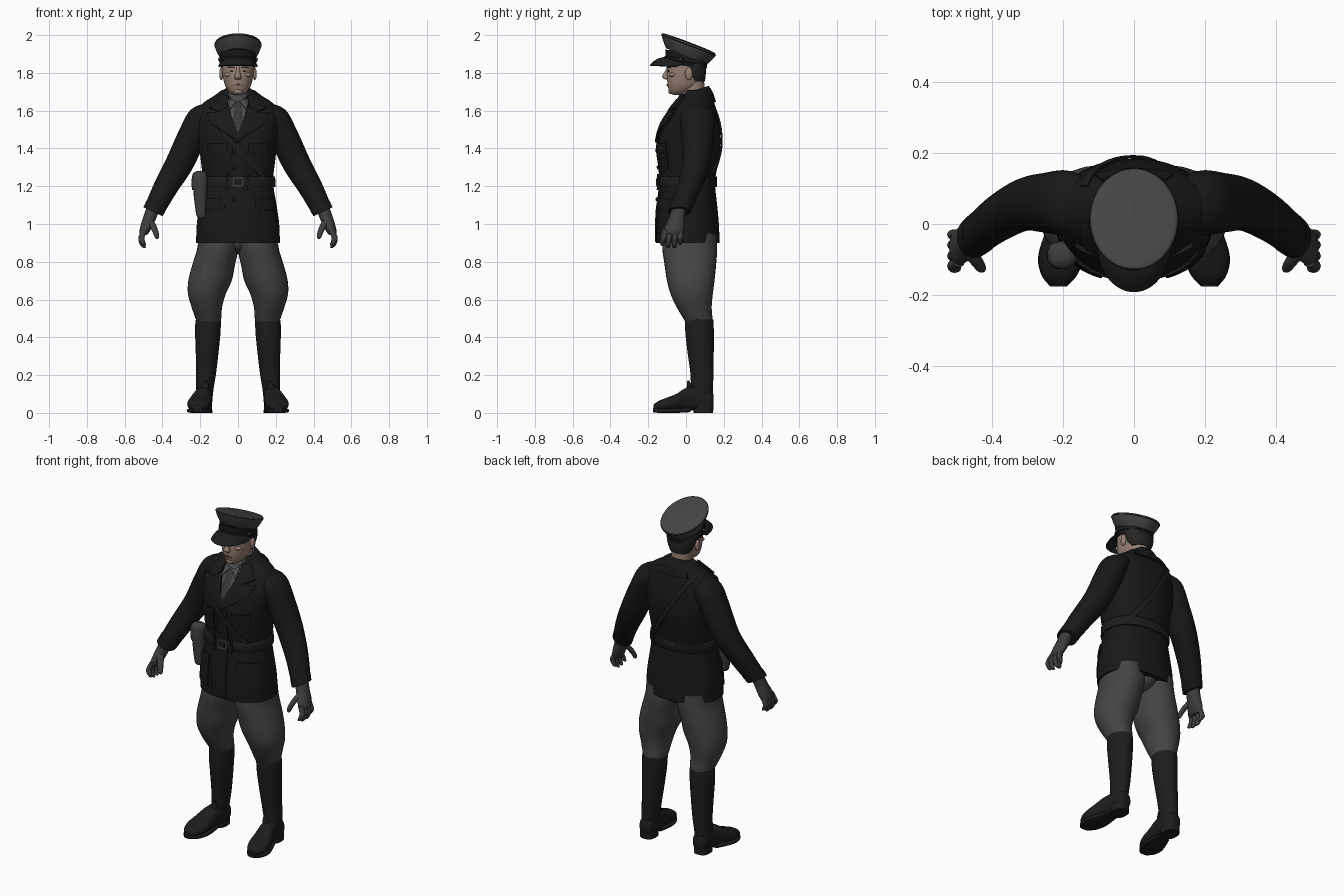
import bpy, bmesh, math
from mathutils import Vector
from mathutils.bvhtree import BVHTree


def material(name, r, g, b):
    m = bpy.data.materials.new(name)
    m.diffuse_color = (r, g, b, 1)
    return m


COAT = material("black cloth", 0.009, 0.009, 0.009)
LEATHER = material("black leather", 0.012, 0.012, 0.012)
TROUSER = material("grey twill", 0.058, 0.058, 0.058)
GLOVE = material("dark grey leather", 0.047, 0.047, 0.047)
SHIRT = material("grey shirt", 0.07, 0.07, 0.07)
TIE = material("dark tie", 0.04, 0.04, 0.04)
SKIN = material("skin", 0.32, 0.22, 0.175)
LIP = material("lip", 0.2, 0.12, 0.1)
HAIR = material("dark hair", 0.02, 0.018, 0.016)
METAL = material("dull metal", 0.05, 0.05, 0.05)


def finish(bm, name, mat, mirror=False, thick=0):
    bmesh.ops.recalc_face_normals(bm, faces=bm.faces)
    me = bpy.data.meshes.new(name)
    bm.to_mesh(me)
    bm.free()
    me.materials.append(mat)
    ob = bpy.data.objects.new(name, me)
    bpy.context.collection.objects.link(ob)
    if thick:
        s = ob.modifiers.new("thickness", 'SOLIDIFY')
        s.thickness, s.offset = thick, 0
    if mirror:
        ob.modifiers.new("mirror", 'MIRROR').use_mirror_merge = False
    return ob


def spline(rows, sub):
    # smooth interpolation through every column of the ring table
    out = []
    for i in range(len(rows) - 1):
        a, b, c, d = rows[max(i - 1, 0)], rows[i], rows[i + 1], rows[min(i + 2, len(rows) - 1)]
        for k in range(sub):
            t = k / sub
            out.append([0.5 * (2 * q + (r - p) * t + (2 * p - 5 * q + 4 * r - s) * t * t
                               + (3 * q - p - 3 * r + s) * t ** 3) for p, q, r, s in zip(a, b, c, d)])
    return out + [list(rows[-1])]


def loft(name, mat, rows, n=32, p=2.0, u=(1, 0, 0), v=(0, 1, 0), mirror=False, sub=4):
    # skin over rings given as (x, y, z, radius along u, radius along v)
    bm = bmesh.new()
    u, v, rings = Vector(u), Vector(v), []
    for x, y, z, ru, rv in spline(rows, sub):
        ring = []
        for k in range(n):
            c, s = math.cos(math.tau * k / n), math.sin(math.tau * k / n)
            c, s = (math.copysign(abs(w) ** (2 / p), w) for w in (c, s))
            ring.append(bm.verts.new(Vector((x, y, z)) + u * (ru * c) + v * (rv * s)))
        rings.append(ring)
    for a, b in zip(rings, rings[1:]):
        for k in range(n):
            bm.faces.new((a[k], a[k - 1], b[k - 1], b[k]))
    bm.faces.new(rings[0])
    bm.faces.new(rings[-1])
    tree = BVHTree.FromBMesh(bm)
    finish(bm, name, mat, mirror)
    return tree


def patch(name, mat, outline, tree, off=0.005, thick=0.008, side=-1, mirror=False):
    # flat x-z outline pressed on to the front (-1) or back (1) of a body
    bm = bmesh.new()
    bm.faces.new([bm.verts.new((x, 0, z)) for x, z in outline])
    bmesh.ops.triangulate(bm, faces=bm.faces[:])
    bmesh.ops.subdivide_edges(bm, edges=bm.edges[:], cuts=5, use_grid_fill=True)
    for w in bm.verts:
        hit = tree.ray_cast(Vector((w.co.x, side, w.co.z)), Vector((0, -side, 0)))[0]
        if hit is None:
            hit = tree.find_nearest(Vector((w.co.x, side * 0.1, w.co.z)))[0]
        w.co.y = hit.y + side * off
    finish(bm, name, mat, mirror, thick)


def strap(name, mat, pts, width, tree, side=-1, off=0.006):
    left, right = [], []
    for i, (x, z) in enumerate(pts):
        a, b = pts[max(i - 1, 0)], pts[min(i + 1, len(pts) - 1)]
        d = Vector((b[0] - a[0], b[1] - a[1])).normalized() * width / 2
        left.append((x - d.y, z + d.x))
        right.append((x + d.y, z - d.x))
    patch(name, mat, left + right[::-1], tree, off, 0.008, side)


def ball(name, mat, loc, size, mirror=False):
    bm = bmesh.new()
    bmesh.ops.create_uvsphere(bm, u_segments=16, v_segments=10, radius=1)
    for w in bm.verts:
        w.co = Vector([c * s + l for c, s, l in zip(w.co, size, loc)])
    finish(bm, name, mat, mirror)


# jacket body, belt and sleeves
body = loft("jacket", COAT, [
    (0, .01, .90, .222, .168), (0, .008, 1.0, .218, .166), (0, .007, 1.1, .204, .158),
    (0, .01, 1.22, .186, .144), (0, .013, 1.32, .195, .156), (0, .018, 1.42, .207, .166),
    (0, .027, 1.52, .218, .152), (0, .042, 1.60, .212, .120), (0, .052, 1.64, .185, .098),
    (0, .06, 1.68, .125, .076), (0, .06, 1.71, .085, .06)], n=64, p=2.25)
loft("belt", LEATHER, [(0, .009, 1.195, .196, .154), (0, .009, 1.198, .198, .156),
                       (0, .01, 1.248, .197, .155), (0, .01, 1.251, .194, .152)], n=64, p=2.25, sub=1)
arm_u = (.9, 0, .43)
loft("sleeve", COAT, [
    (.12, .06, 1.625, .04, .05), (.185, .06, 1.575, .072, .09), (.245, .06, 1.46, .076, .085),
    (.31, .055, 1.32, .074, .074), (.385, .015, 1.19, .064, .066), (.448, -.035, 1.068, .054, .058)],
    u=arm_u, mirror=True)
loft("sleeve_cuff", COAT, [(.432, -.022, 1.10, .058, .062), (.45, -.036, 1.065, .056, .06)],
     u=arm_u, mirror=True, sub=1)

# collar, lapels and shirt front
loft("jacket_collar", COAT, [(0, .045, 1.64, .125, .105), (0, .045, 1.67, .103, .094),
                             (0, .045, 1.70, .082, .078), (0, .045, 1.705, .074, .07)], v=(0, 1, .35))
loft("shirt_collar", SHIRT, [(0, .035, 1.62, .075, .085), (0, .035, 1.69, .066, .076),
                             (0, .035, 1.705, .062, .07)], v=(0, 1, .3))
patch("shirt_front", SHIRT, [(-.06, 1.66), (.06, 1.66), (.005, 1.46), (-.005, 1.46)], body, .006)
patch("tie", TIE, [(-.014, 1.645), (.014, 1.645), (.01, 1.62), (.022, 1.52), (0, 1.47),
                   (-.022, 1.52), (-.01, 1.62)], body, .014)
patch("shirt_collar_point", SHIRT, [(.006, 1.65), (.045, 1.66), (.048, 1.60)], body, .018, mirror=True)
patch("collar_fall", COAT, [(.05, 1.675), (.09, 1.685), (.15, 1.615), (.10, 1.592), (.06, 1.615)],
      body, .014, .014, mirror=True)
patch("lapel", COAT, [(.058, 1.63), (.10, 1.588), (.165, 1.59), (.14, 1.53), (-.01, 1.43), (0, 1.48)],
      body, .012, .014, mirror=True)
patch("back_collar_fall", COAT, [(-.09, 1.68), (.09, 1.68), (.11, 1.645), (-.11, 1.645)],
      body, .006, .01, side=1)

# jacket front edge, pockets and buttons
patch("front_edge", COAT, [(-.07, .905), (.03, .905), (.03, 1.43), (-.02, 1.43), (-.07, 1.2)], body, .003, .008)
patch("breast_pocket", COAT, [(.06, 1.29), (.15, 1.29), (.155, 1.41), (.06, 1.41)], body, .002, mirror=True)
patch("breast_pocket_flap", COAT, [(.055, 1.425), (.16, 1.425), (.16, 1.385), (.107, 1.37), (.055, 1.385)],
      body, .008, mirror=True)
patch("hip_pocket", COAT, [(.095, .95), (.2, .95), (.195, 1.1), (.095, 1.1)], body, .002, mirror=True)
patch("hip_pocket_flap", COAT, [(.09, 1.14), (.19, 1.13), (.207, 1.065), (.15, 1.075), (.09, 1.08)],
      body, .008, mirror=True)
for z in (1.39, 1.30, 1.13):
    hit = body.ray_cast(Vector((-.02, -1, z)), Vector((0, 1, 0)))[0]
    ball("coat_button", LEATHER, (-.02, hit.y - .008, z), (.011, .007, .011))
for x in (.055, -.055):
    patch("belt_loop", COAT, [(x - .008, 1.18), (x + .008, 1.18), (x + .008, 1.265), (x - .008, 1.265)], body, .016)

# belt buckle, shoulder strap and holster
patch("belt_buckle", METAL, [(-.032, 1.195), (.032, 1.195), (.032, 1.252), (-.032, 1.252)], body, .016)
patch("buckle_plate", LEATHER, [(-.02, 1.207), (.02, 1.207), (.02, 1.24), (-.02, 1.24)], body, .02)
strap("strap_front", LEATHER, [(-.14, 1.66), (-.12, 1.56), (-.065, 1.46), (.04, 1.36), (.14, 1.24)], .024, body)
strap("strap_back", LEATHER, [(-.14, 1.66), (-.06, 1.53), (.05, 1.36), (.13, 1.24)], .024, body, 1)
patch("back_belt_loop", LEATHER, [(.11, 1.19), (.14, 1.19), (.14, 1.265), (.11, 1.265)], body, .014, side=1)
loft("holster", GLOVE, [(-.195, -.085, 1.275, .02, .02), (-.198, -.085, 1.25, .038, .036),
                        (-.20, -.085, 1.17, .036, .036), (-.197, -.088, 1.08, .029, .028),
                        (-.195, -.09, 1.04, .023, .022), (-.195, -.09, 1.028, .01, .01)], n=20, p=2.4)
loft("holster_flap", GLOVE, [(-.20, -.087, 1.28, .018, .018), (-.202, -.088, 1.265, .038, .036),
                             (-.204, -.088, 1.22, .042, .04), (-.203, -.088, 1.18, .04, .038)], n=20, p=2.4)

# riding breeches
loft("trouser_leg", TROUSER, [
    (.105, .02, .95, .103, .14), (.107, .02, .87, .109, .145), (.13, .023, .78, .113, .136),
    (.148, .025, .70, .115, .126), (.165, .03, .63, .10, .112), (.165, .043, .56, .081, .093),
    (.157, .063, .50, .068, .077), (.156, .07, .47, .058, .068)], mirror=True, p=2.1)
ball("trouser_seat", TROUSER, (0, .035, .91), (.09, .12, .07))

# riding boots
loft("boot_shaft", LEATHER, [
    (.158, .07, .492, .06, .07), (.158, .07, .488, .067, .076), (.16, .072, .42, .067, .075),
    (.163, .077, .33, .061, .07), (.169, .084, .21, .053, .061), (.176, .085, .13, .047, .058),
    (.18, .088, .05, .042, .05)], mirror=True)
loft("boot_foot", LEATHER, [
    (.178, .146, .065, .022, .03), (.178, .13, .07, .04, .05), (.181, .06, .076, .046, .062),
    (.189, .0, .072, .05, .06), (.20, -.05, .056, .06, .045), (.207, -.10, .046, .062, .035),
    (.211, -.145, .037, .048, .026), (.213, -.172, .03, .024, .014)],
    v=(0, 0, 1), n=28, p=2.3, mirror=True)
loft("boot_sole", LEATHER, [
    (.188, .025, .016, .042, .012), (.20, -.05, .012, .06, .012), (.207, -.10, .012, .064, .012),
    (.211, -.145, .012, .05, .012), (.213, -.176, .014, .024, .01)],
    v=(0, 0, 1), n=28, p=4, mirror=True)
loft("boot_heel", LEATHER, [(.18, .092, 0, .044, .052), (.18, .092, .045, .043, .053)],
     p=2.6, sub=1, mirror=True)
loft("boot_tongue", LEATHER, [(.18, .03, .10, .034, .035), (.173, .02, .14, .02, .016),
                              (.168, .012, .172, .005, .005)], n=16, mirror=True)

# gloved hands
loft("glove_palm", GLOVE, [
    (.447, -.035, 1.09, .036, .042), (.465, -.047, 1.04, .036, .041), (.482, -.058, .995, .033, .05),
    (.495, -.066, .96, .027, .052), (.50, -.068, .942, .018, .044)], n=24, mirror=True)
for i, (y0, y1, drop) in enumerate(((-.108, -.125, .89), (-.082, -.095, .878), (-.055, -.062, .878), (-.03, -.03, .895))):
    loft("glove_finger_%d" % (i + 1), GLOVE, [
        (.494, y0, .97, .016, .014), (.511, (y0 + y1) / 2, .93, .016, .0145),
        (.508, y1, drop + .018, .014, .013), (.498, y1, drop, .010, .010), (.495, y1, drop - .006, .003, .003)],
        n=12, mirror=True)
loft("glove_thumb", GLOVE, [
    (.468, -.075, 1.02, .02, .02), (.448, -.10, .985, .018, .018), (.434, -.12, .95, .015, .015),
    (.429, -.126, .928, .011, .011), (.428, -.127, .92, .003, .003)], n=12, mirror=True)

# head and neck
loft("neck", SKIN, [(0, .045, 1.62, .062, .066), (0, .035, 1.70, .058, .064), (0, .03, 1.77, .06, .066)])
head = loft("head", SKIN, [
    (0, -.05, 1.684, .018, .016), (0, -.046, 1.69, .034, .034), (0, -.03, 1.705, .051, .059),
    (0, -.012, 1.735, .069, .085), (0, -.005, 1.78, .08, .096), (0, 0, 1.82, .085, .099),
    (0, .002, 1.87, .086, .10)], n=40, p=2.15)
loft("nose", SKIN, [(0, -.092, 1.832, .009, .008), (0, -.10, 1.805, .011, .014),
                    (0, -.106, 1.782, .017, .02), (0, -.103, 1.77, .019, .016), (0, -.097, 1.765, .01, .008)], n=16)
ball("chin", SKIN, (0, -.08, 1.702), (.024, .014, .015))
ball("cheekbone", SKIN, (.045, -.07, 1.79), (.026, .02, .014), True)
ball("ear", SKIN, (.088, .015, 1.795), (.011, .02, .034), True)
patch("eye", HAIR, [(.02, 1.808), (.034, 1.804), (.047, 1.809), (.034, 1.815)], head, .002, .003, mirror=True)
patch("eyebrow", HAIR, [(.016, 1.825), (.055, 1.827), (.053, 1.834), (.016, 1.832)], head, .003, .005, mirror=True)
patch("mouth", LIP, [(-.026, 1.733), (0, 1.729), (.026, 1.733), (.01, 1.74), (-.01, 1.74)], head, .003, .006)
loft("hair", HAIR, [(0, .055, 1.755, .06, .045), (0, .047, 1.785, .078, .057),
                    (0, .042, 1.82, .089, .064), (0, .042, 1.85, .089, .064)])

# peaked cap
loft("cap_band", COAT, [(0, .002, 1.838, .094, .106), (0, .002, 1.842, .096, .109),
                        (0, .002, 1.91, .099, .112)], n=48, v=(0, 1, -.12), sub=2)
loft("cap_crown", TROUSER, [
    (0, .004, 1.888, .097, .109), (0, .008, 1.915, .112, .127), (0, .013, 1.943, .123, .142),
    (0, .014, 1.952, .123, .142), (0, .016, 1.958, .115, .134), (0, .017, 1.962, .07, .08),
    (0, .017, 1.963, .01, .01)], n=48, v=(0, 1, -.38))
loft("cap_piping", COAT, [(0, .0135, 1.944, .122, .141), (0, .0135, 1.946, .1255, .145),
                          (0, .0135, 1.949, .1255, .145), (0, .0135, 1.951, .122, .141)],
     n=48, v=(0, 1, -.38), sub=1)
loft("cap_cord", LEATHER, [(0, 0, 1.857, .097, .11), (0, 0, 1.86, .101, .114),
                           (0, 0, 1.872, .101, .114), (0, 0, 1.875, .098, .111)], n=48, v=(0, 1, -.14), sub=1)
ball("cap_button", METAL, (.098, -.03, 1.872), (.008, .009, .009), True)
bm = bmesh.new()
rows = []
for i in range(25):
    a = math.pi * (1.04 + .92 * i / 24)
    c, s = math.cos(a), -math.sin(a)
    inner = Vector((.095 * c, -.108 * s, 1.842 + .038 * s))
    outer = Vector((.103 * c, -.02 - .17 * s ** .8, 1.832 + .008 * s))
    rows.append([bm.verts.new(inner.lerp(outer, t) + Vector((0, 0, .012 * t * (1 - t) * 4 * s))) for t in (0, .25, .5, .75, 1)])
for a, b in zip(rows, rows[1:]):
    for k in range(4):
        bm.faces.new((a[k], a[k + 1], b[k + 1], b[k]))
finish(bm, "cap_visor", LEATHER, thick=.007)

# apply modifiers and smooth
bpy.ops.object.select_all(action='SELECT')
bpy.context.view_layer.objects.active = bpy.context.selected_objects[0]
bpy.ops.object.convert(target='MESH')
bpy.ops.object.shade_smooth_by_angle(angle=math.radians(45))
